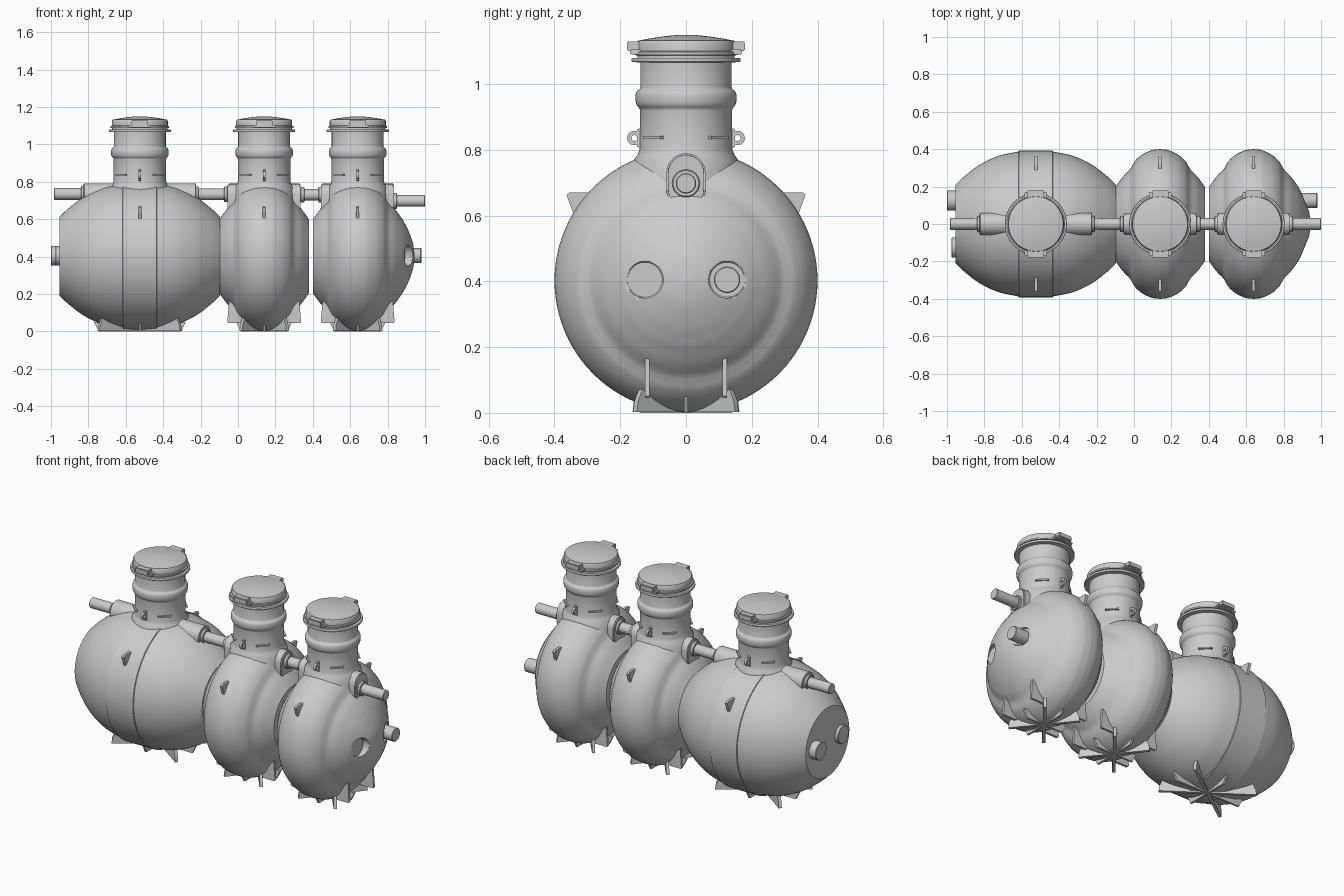
import bpy, bmesh, math
from mathutils import Vector, Matrix

if "Cube" in bpy.data.objects:
    bpy.data.objects.remove(bpy.data.objects["Cube"])

ZC = 0.402  # height of the tank axis


def finish(name, bm, angle=32):
    bmesh.ops.remove_doubles(bm, verts=bm.verts, dist=1e-5)
    bmesh.ops.recalc_face_normals(bm, faces=bm.faces)
    me = bpy.data.meshes.new(name)
    bm.to_mesh(me)
    bm.free()
    ob = bpy.data.objects.new(name, me)
    bpy.context.collection.objects.link(ob)
    bpy.ops.object.select_all(action='DESELECT')
    ob.select_set(True)
    bpy.context.view_layer.objects.active = ob
    bpy.ops.object.shade_smooth_by_angle(angle=math.radians(angle))
    return ob


def lathe(name, prof, loc, axis='X', n=64, closed=False):
    """Spin (along axis, radius) points around the X or Z axis."""
    bm = bmesh.new()
    rings = []
    for a, r in prof:
        ring = []
        for i in range(n):
            t = 2 * math.pi * i / n
            c, s = r * math.cos(t), r * math.sin(t)
            p = Vector((a, c, s)) if axis == 'X' else Vector((c, s, a))
            ring.append(bm.verts.new(p + Vector(loc)))
        rings.append(ring)
    pairs = list(zip(rings, rings[1:])) + ([(rings[-1], rings[0])] if closed else [])
    for r0, r1 in pairs:
        for i in range(n):
            j = (i + 1) % n
            bm.faces.new((r0[i], r0[j], r1[j], r1[i]))
    if not closed:
        for ring, (a, r) in ((rings[0], prof[0]), (rings[-1], prof[-1])):
            if r > 1e-4:
                bm.faces.new(ring)
    return finish(name, bm)


def pipe(name, x0, x1, y, z, r):
    return lathe(name, [(x0, r - .003), (x0 + .003, r), (x1 - .003, r), (x1, r - .003)], (0, y, z), n=40)


def plate(name, pts, thick, matrix, bevel=0.0):
    """Flat outline in local XZ, thickened along local Y."""
    bm = bmesh.new()
    f = bm.faces.new([bm.verts.new((x, -thick / 2, z)) for x, z in pts])
    ext = bmesh.ops.extrude_face_region(bm, geom=[f])['geom']
    bmesh.ops.translate(bm, vec=(0, thick, 0), verts=[v for v in ext if isinstance(v, bmesh.types.BMVert)])
    if bevel:
        bmesh.ops.bevel(bm, geom=bm.edges[:], offset=bevel, segments=2, affect='EDGES')
    bm.transform(matrix)
    return finish(name, bm)


def curve(pts, steps=5):
    """Smooth interpolation through profile points."""
    p = [Vector(q) for q in pts]
    p = [2 * p[0] - p[1]] + p + [2 * p[-1] - p[-2]]
    out = []
    for k in range(1, len(p) - 2):
        a, b, c, d = p[k - 1:k + 3]
        for i in range(steps):
            t = i / steps
            out.append(tuple(0.5 * (2 * b + (c - a) * t + (2 * a - 5 * b + 4 * c - d) * t * t
                                    + (3 * b - a - 3 * c + d) * t ** 3)))
    return out + [tuple(p[-2])]


def mirrored(half):
    return [(-a, r) for a, r in reversed(half)] + [q for q in half if q[0] > 0]


def at(x, y=0, z=0, turn=0):
    return Matrix.Translation((x, y, z)) @ Matrix.Rotation(turn, 4, 'Z')


# tank shells
big = mirrored([(0, .392), (.09, .392), (.092, .387)]
               + curve([(.093, .387), (.2, .364), (.3, .317), (.38, .257), (.43, .21)]))
lobe = curve([(.01, .3995), (.05, .393), (.1, .368), (.135, .336), (.152, .308), (.165, .288), (.2, .252), (.24, .197)])
dome = curve([(.24, .197), (.27, .14), (.295, .07), (.305, .0)])
lathe("large_tank", big, (-.525, 0, ZC), n=96)
lathe("middle_tank", mirrored([(0, .4)] + lobe), (.14, 0, ZC), n=96)
end_half = [(0, .4)] + lobe + dome[1:]
end_tank = lathe("end_tank", [(-a, r) for a, r in reversed(lobe)] + end_half, (.64, 0, ZC), n=96)

# sockets sunk into the rounded end
for s in (-1, 1):
    cutter = pipe("socket_cutter", .89, 1.1, s * .125, .405, .056)
    cutter.hide_render = True
    mod = end_tank.modifiers.new("socket", 'BOOLEAN')
    mod.operation, mod.object, mod.solver = 'DIFFERENCE', cutter, 'EXACT'
    bpy.context.view_layer.objects.active = end_tank
    bpy.ops.object.modifier_move_to_index(modifier="socket", index=0)
    bpy.ops.object.modifier_apply(modifier="socket")
    bpy.data.objects.remove(cutter)
pipe("end_stub_pipe", .88, .98, .125, .405, .04)
pipe("left_stub_long", -1.0, -.94, .125, .405, .053)
pipe("left_stub_short", -.975, -.94, -.125, .405, .053)

# connecting pipes, with a collar where each enters a tank
for nm, x0, x1, z in (("inlet_pipe", -.985, -.7, .735), ("link_pipe_a", -.3, .05, .733),
                      ("link_pipe_b", .25, .55, .731), ("outlet_pipe", .75, 1.0, .698)):
    pipe(nm, x0, x1, 0, z, .031)
for x, z in ((-.83, .735), (-.22, .733), (-.065, .733), (.345, .731), (.44, .731), (.84, .698)):
    pipe("pipe_collar", x - .01, x + .01, 0, z, .042)

# pipe housings: long round one on the large tank, stadium plates on the others
pipe("large_tank_housing", -.825, -.225, 0, .732, .06)
stadium = [(.06 * math.cos(t), (.73 if math.sin(t) > 0 else .68) + .06 * math.sin(t))
           for t in [math.pi * 2 * (i + .5) / 40 for i in range(40)]]
for cx in (.14, .64):
    for s in (-1, 1):
        plate("pipe_housing", stadium, .12, at(cx + s * .135, turn=math.pi / 2), .006)

NECK = ([(.70, .165), (.77, .158), (.785, .147), (.805, .14), (.92, .14)]
        + curve([(.925, .141), (.938, .151), (.958, .154), (.975, .151), (.985, .141)], 3)
        + [(.99, .139), (1.066, .139), (1.067, .164), (1.07, .166), (1.077, .166), (1.08, .164), (1.08, .14)])
LID = [(1.078, .148), (1.087, .148), (1.089, .157), (1.098, .157), (1.1, .15), (1.125, .15), (1.132, .146),
       (1.139, .11), (1.145, .07), (1.149, .03), (1.15, 0)]
RING = [(-.007, .009), (-.007, .022), (.007, .022), (.007, .009)]

for cx, nm, fx in ((-.525, "large", .22), (.14, "middle", .125), (.64, "end", .125)):
    # access neck and lid
    lathe(nm + "_neck", NECK, (cx, 0, 0), 'Z')
    lathe(nm + "_lid", LID, (cx, 0, 0), 'Z')
    for s in (-1, 1):
        plate(nm + "_lid_tab", [(-.045, 1.1), (.045, 1.1), (.045, 1.13), (-.045, 1.13)], .05,
              at(cx, s * .155), .004)
        plate(nm + "_lid_catch", [(-.06, 1.09), (.06, 1.09), (.06, 1.105), (-.06, 1.105)], .04,
              at(cx, s * .15), .003)
        # lifting eyes on the neck
        lathe(nm + "_lifting_eye", RING, (cx, s * .157, .836), n=24, closed=True)
        plate(nm + "_eye_web", [(s * .13, .795), (s * .149, .81), (s * .149, .862), (s * .13, .87)], .014,
              at(cx, turn=math.pi / 2))
        # strap fins on the tank flanks
        plate(nm + "_strap_fin", [(s * .30, .64), (s * .342, .605), (s * .364, .664), (s * .355, .67), (s * .29, .67)],
              .016, at(cx, turn=math.pi / 2))
    # short raised bars round the neck
    for k in range(4):
        plate(nm + "_neck_bar", [(-.038, .833), (.038, .833), (.038, .842), (-.038, .842)], .03,
              at(cx, turn=math.pi / 4 + k * math.pi / 2) @ at(0, .133))
    # crossed ribs under the tank
    for s in (-1, 1):
        L = math.hypot(fx, .155)
        plate(nm + "_foot_rib", [(-L, .002), (L, .002), (L - .005, .036), (L - .03, .09), (.03 - L, .09), (.005 - L, .036)],
              .018, at(cx, turn=s * math.atan2(.155, fx)))
    for turn, w in ((0, fx), (math.pi / 2, .14)):
        plate(nm + "_keel_rib", [(-w, 0), (w, 0), (w + .025, .05), (-w - .025, .05)], .012, at(cx, turn=turn))

# upright support fins on the narrow tanks
for cx in (.14, .64):
    for sx in (-1, 1):
        for sy in (-1, 1):
            plate("support_fin", [(sx * .08, .045), (sx * .192, .045), (sx * .197, .052), (sx * .188, .165),
                                  (sx * .15, .17)], .014, at(cx, sy * .118))
